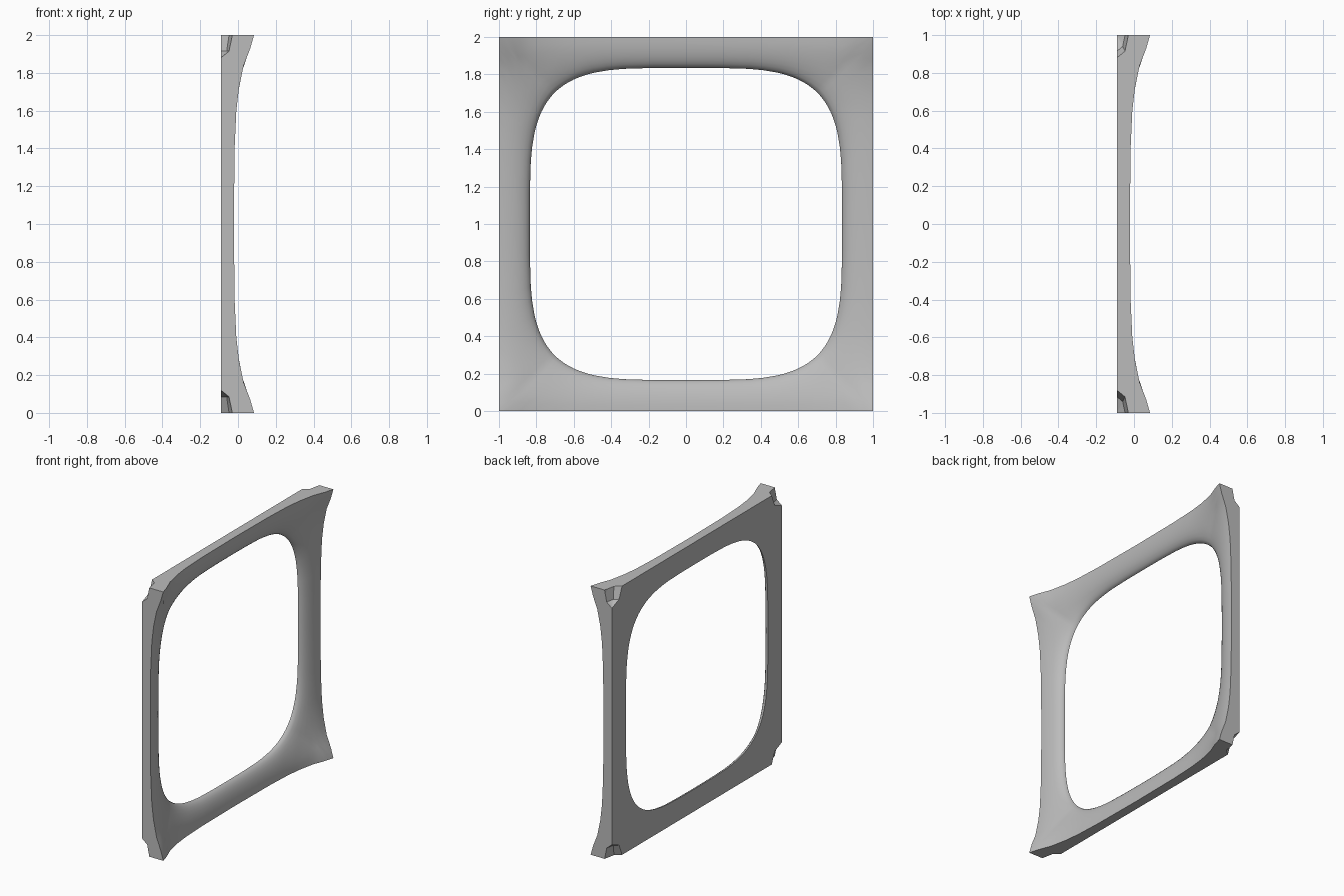
import bpy, bmesh, math
from mathutils import Vector, Matrix

cube = bpy.data.objects.get("Cube")
if cube:
    bpy.data.objects.remove(cube, do_unlink=True)

BACK = -0.09          # plane of the flat back
LIP = 0.835           # half width of the rounded opening
STEPS = 9             # rows from the outer border to the lip

# Thickness of the frame against distance from the nearest corner
FLARE = [(0, 0.175), (0.07, 0.155), (0.16, 0.12), (0.28, 0.095),
         (0.4, 0.081), (0.6, 0.072), (1, 0.068)]


def thickness(d):
    for (d0, h0), (d1, h1) in zip(FLARE, FLARE[1:]):
        if d <= d1:
            return h0 + (h1 - h0) * (d - d0) / (d1 - d0)
    return FLARE[-1][1]


# Material
grey = bpy.data.materials.new("plain_grey")
grey.use_nodes = True
colour = (0.5, 0.5, 0.5, 1)
grey.diffuse_color = colour
grey.node_tree.nodes["Principled BSDF"].inputs["Base Color"].default_value = colour

# Outer border points, going once round the square
half = [0, 0.2, 0.4, 0.5, 0.6, 0.66, 0.72, 0.78, 0.84, 0.885, 0.93, 0.965]
side = [-1] + [-t for t in reversed(half[1:])] + half
border = []
for k in range(4):
    turn = Matrix.Rotation(k * math.pi / 2, 2)
    border += [turn @ Vector((1, t)) for t in side]

# Frame: flat back, flat outer sides, rounded front running into the lip
bm = bmesh.new()
sections = []
for p in border:
    lip = p * LIP / (abs(p.x) ** 4 + abs(p.y) ** 4) ** 0.25
    section = [bm.verts.new((BACK, p.x, p.y + 1))]
    for i in range(STEPS + 1):
        a = math.pi / 2 * i / STEPS
        q = p.lerp(lip, math.sin(a))
        corner = math.hypot(1 - abs(q.x), 1 - abs(q.y))
        x = BACK + thickness(corner) * math.cos(a)
        section.append(bm.verts.new((x, q.x, q.y + 1)))
    sections.append(section)

for i, a in enumerate(sections):
    b = sections[(i + 1) % len(sections)]
    for j in range(len(a)):
        n = (j + 1) % len(a)
        bm.faces.new((a[j], a[n], b[n], b[j]))
bmesh.ops.recalc_face_normals(bm, faces=bm.faces[:])

mesh = bpy.data.meshes.new("frame")
bm.to_mesh(mesh)
bm.free()
mesh.materials.append(grey)
frame = bpy.data.objects.new("frame", mesh)
bpy.context.collection.objects.link(frame)

# Faceted scoops in the four back corners
bm = bmesh.new()
for y in (-1, 1):
    for z in (0, 2):
        place = Matrix.Translation((BACK, y, z)) @ Matrix.Diagonal((0.06, 0.12, 0.12, 1))
        bmesh.ops.create_uvsphere(bm, u_segments=8, v_segments=4, radius=1, matrix=place)
scoop_mesh = bpy.data.meshes.new("corner_scoops")
bm.to_mesh(scoop_mesh)
bm.free()
scoop_mesh.materials.append(grey)
scoops = bpy.data.objects.new("corner_scoops", scoop_mesh)
scoops.hide_render = True
bpy.context.collection.objects.link(scoops)

cut = frame.modifiers.new("scoop_cut", "BOOLEAN")
cut.operation = "DIFFERENCE"
cut.solver = "EXACT"
cut.object = scoops

bpy.ops.object.select_all(action="DESELECT")
frame.select_set(True)
bpy.context.view_layer.objects.active = frame
bpy.ops.object.modifier_apply(modifier=cut.name)
bpy.data.objects.remove(scoops, do_unlink=True)
bpy.ops.object.shade_smooth_by_angle(angle=math.radians(30))
